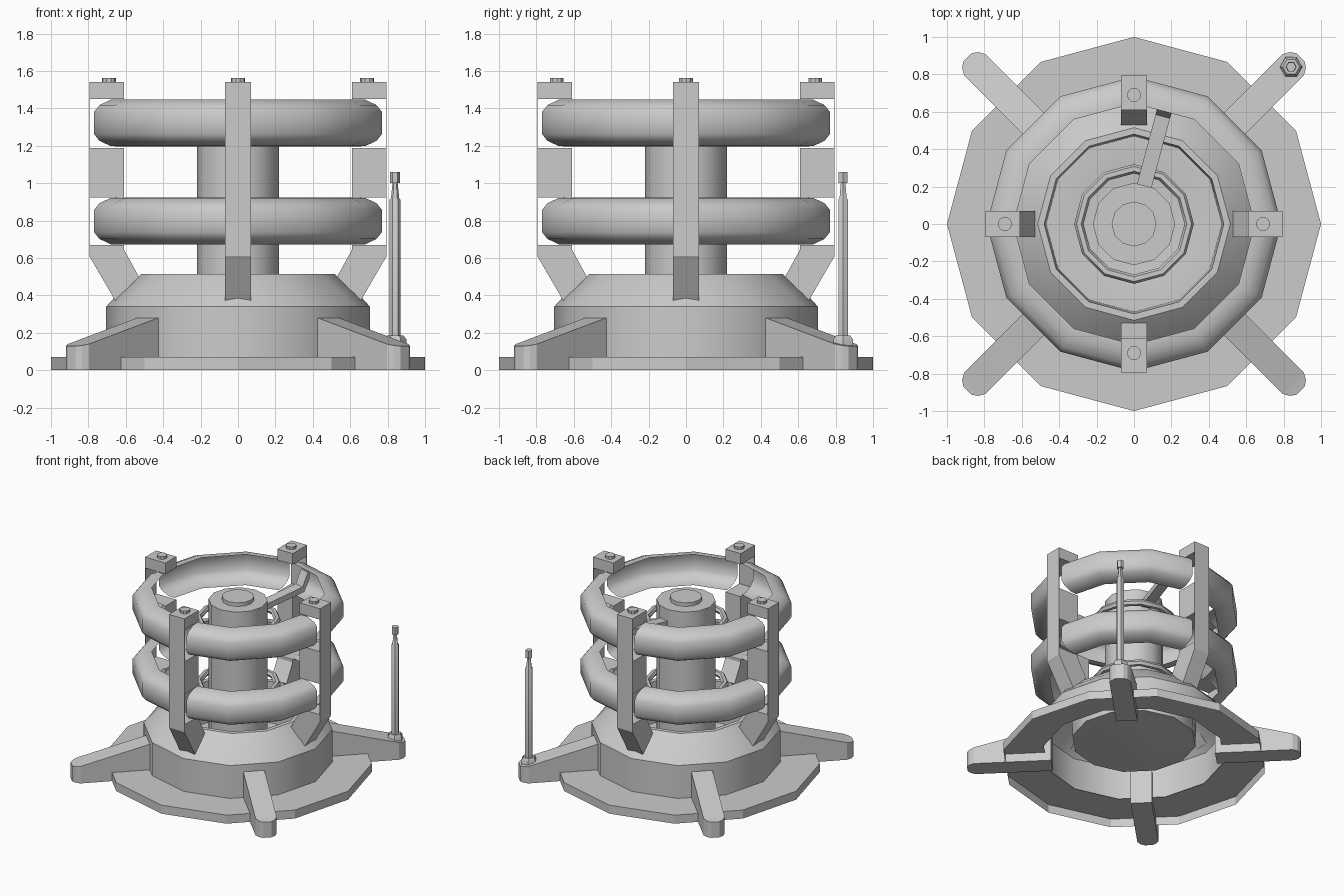
import bpy, bmesh, math
from mathutils import Matrix

if "Cube" in bpy.data.objects:
    bpy.data.objects.remove(bpy.data.objects["Cube"])


def finish(name, bm, smooth=True):
    bmesh.ops.remove_doubles(bm, verts=bm.verts, dist=1e-5)
    bmesh.ops.recalc_face_normals(bm, faces=bm.faces)
    me = bpy.data.meshes.new(name)
    bm.to_mesh(me)
    bm.free()
    ob = bpy.data.objects.new(name, me)
    bpy.context.collection.objects.link(ob)
    if smooth:
        bpy.ops.object.select_all(action='DESELECT')
        ob.select_set(True)
        bpy.context.view_layer.objects.active = ob
        bpy.ops.object.shade_smooth_by_angle(angle=math.radians(40))
    return ob


def lathe(name, profile, sides=12, closed=False, loc=(0, 0, 0), smooth=True, gap=0):
    """Revolve (radius, z) points around z; gap cuts a slot along both axes."""
    bm = bmesh.new()
    rows = []
    for i in range(sides):
        a = 2 * math.pi * i / sides
        rows.append([bm.verts.new((r * math.cos(a), r * math.sin(a), z)) for r, z in profile])
    n = len(profile)
    for i in range(sides):
        p, q = rows[i], rows[(i + 1) % sides]
        for j in range(n if closed else n - 1):
            k = (j + 1) % n
            bm.faces.new((p[j], q[j], q[k], p[k]))
    bmesh.ops.remove_doubles(bm, verts=bm.verts, dist=1e-5)
    bmesh.ops.dissolve_degenerate(bm, edges=bm.edges, dist=1e-5)
    if gap:
        for no in ((1, 0, 0), (0, 1, 0)):
            for s in (-gap, gap):
                bmesh.ops.bisect_plane(bm, geom=bm.verts[:] + bm.edges[:] + bm.faces[:], dist=1e-5,
                                       plane_co=[c * s for c in no], plane_no=no)
        inside = [f for f in bm.faces
                  if min(abs(f.calc_center_median().x), abs(f.calc_center_median().y)) < gap]
        bmesh.ops.delete(bm, geom=inside, context='FACES')
    ob = finish(name, bm, smooth)
    ob.location = loc
    return ob


def add_prism(bm, profile, half):
    """Extrude an (x, z) outline along y by +-half."""
    a = [bm.verts.new((x, -half, z)) for x, z in profile]
    b = [bm.verts.new((x, half, z)) for x, z in profile]
    bm.faces.new(a)
    bm.faces.new(b[::-1])
    for i in range(len(a)):
        j = (i + 1) % len(a)
        bm.faces.new((a[i], b[i], b[j], a[j]))


def spin(bm, deg):
    bm.transform(Matrix.Rotation(math.radians(deg), 4, 'Z'))
    return bm


# base plate: top and rim only, open underneath
lathe("base_plate", [(1, 0), (1, 0.07), (0.69, 0.07)], smooth=False)

# hollow domed housing with a deep central well
lathe("housing", [(0.705, 0.07), (0.705, 0.34), (0.64, 0.412), (0.515, 0.515), (0.48, 0.515),
                  (0.47, 0.18), (0.37, 0.18), (0.31, 0.17), (0, 0.17)])

# centre column with cap
lathe("column", [(0.22, 0.18), (0.22, 1.375), (0.12, 1.375), (0.12, 1.405), (0, 1.405)])

# large rings (outer shells between the supports) and small inner rings
half = [(0.645, 0.126), (0.70, 0.124), (0.76, 0.095), (0.788, 0.06)]
shell = half + [(r, -z) for r, z in half[::-1]]
for label, z in (("lower", 0.797), ("upper", 1.322)):
    lathe(label + "_ring", [(r, z + h) for r, h in shell], gap=0.07)
    lathe(label + "_inner_ring",
          [(0.295 + 0.025 * math.cos(t * math.pi / 3), z - 0.103 + 0.025 * math.sin(t * math.pi / 3))
           for t in range(6)], closed=True)

# four legs at the diagonals, tapering to a chamfered foot
for i in range(4):
    bm = bmesh.new()
    plan = [(0.62, 0.08, 0.285), (0.67, 0.08, 0.283), (1.205, 0.08, 0.14), (1.24, 0.06, 0.132), (1.26, 0.03, 0.128)]
    prev = None
    for x, w, z in plan:
        cur = [bm.verts.new(c) for c in ((x, -w, 0), (x, w, 0), (x, w, z), (x, -w, z))]
        if prev:
            for j in range(4):
                k = (j + 1) % 4
                bm.faces.new((prev[j], prev[k], cur[k], cur[j]))
        else:
            bm.faces.new(cur)
        prev = cur
    bm.faces.new(prev)
    finish("leg", spin(bm, 45 + 90 * i), smooth=False)

# four ring supports: blocks around the rings, thin outer strip, kinked foot
for i in range(4):
    bm = bmesh.new()
    add_prism(bm, [(0.61, 1.45), (0.795, 1.45), (0.795, 1.54), (0.61, 1.54)], 0.07)
    add_prism(bm, [(0.61, 0.922), (0.795, 0.922), (0.795, 1.187), (0.61, 1.187)], 0.07)
    add_prism(bm, [(0.53, 0.5), (0.655, 0.37), (0.795, 0.61), (0.795, 0.67), (0.61, 0.67), (0.61, 0.645)], 0.07)
    for lo, hi in ((0.67, 0.922), (1.187, 1.45)):
        add_prism(bm, [(0.791, lo), (0.795, lo), (0.795, hi), (0.791, hi)], 0.07)
    finish("support", spin(bm, 90 * i), smooth=False)
    a = math.pi / 2 * i
    lathe("support_bolt", [(0.038, 1.53), (0.038, 1.562), (0, 1.562)], 10,
          loc=(0.69 * math.cos(a), 0.69 * math.sin(a), 0), smooth=False)

# bent arm from column to upper ring
bm = bmesh.new()
add_prism(bm, [(0.2, 1.23), (0.61, 1.27), (0.66, 1.36), (0.66, 1.42), (0.645, 1.42),
               (0.595, 1.315), (0.2, 1.275)], 0.04)
finish("ring_arm", spin(bm, 75), smooth=False)

# antenna on the rear right leg
lathe("antenna", [(0, 0.12), (0.06, 0.12), (0.06, 0.165), (0.045, 0.185), (0.03, 0.185), (0.03, 0.91),
                  (0.022, 0.92), (0.014, 1.0), (0.027, 1.0), (0.027, 1.06), (0, 1.06)],
      6, loc=(0.84, 0.84, 0))
